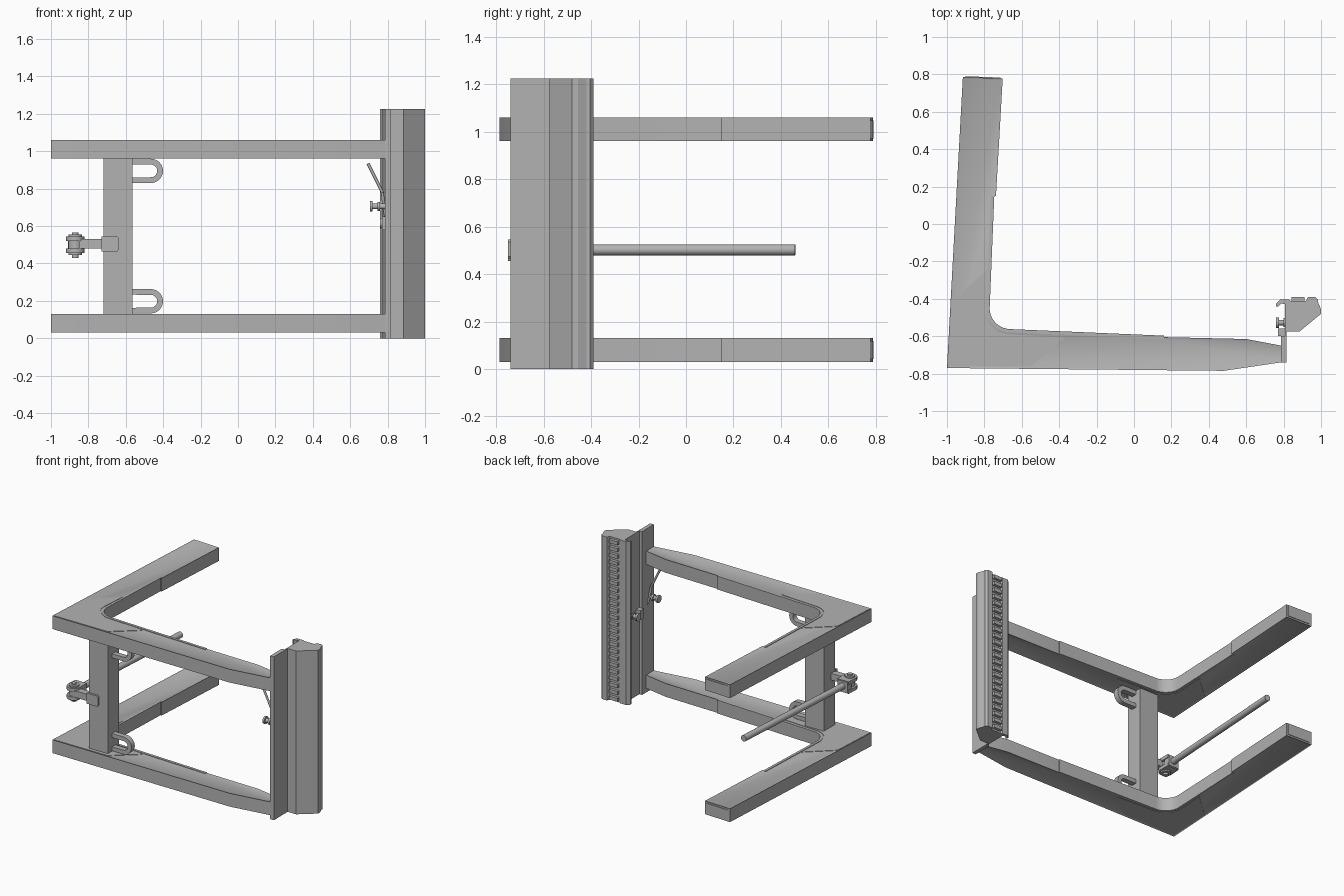
import bpy, bmesh, math
from mathutils import Vector

cube = bpy.data.objects.get("Cube")
if cube:
    bpy.data.objects.remove(cube, do_unlink=True)

steel = bpy.data.materials.new("steel_grey")
steel.use_nodes = True
GREY = (0.45, 0.45, 0.45, 1)
steel.diffuse_color = GREY
steel.node_tree.nodes["Principled BSDF"].inputs["Base Color"].default_value = GREY


def finish(name, bm, smooth=False):
    bmesh.ops.recalc_face_normals(bm, faces=bm.faces)
    mesh = bpy.data.meshes.new(name)
    bm.to_mesh(mesh)
    bm.free()
    mesh.materials.append(steel)
    ob = bpy.data.objects.new(name, mesh)
    bpy.context.collection.objects.link(ob)
    if smooth:
        bpy.ops.object.select_all(action='DESELECT')
        ob.select_set(True)
        bpy.context.view_layer.objects.active = ob
        bpy.ops.object.shade_smooth_by_angle(angle=math.radians(35))
    return ob


def prism(name, outline, low, high, axis='z', rim=0, recess=0, smooth=False):
    """Extrude an outline along z (x,y points) or along y (x,z points)."""
    put = (lambda p, h: (p[0], p[1], h)) if axis == 'z' else (lambda p, h: (p[0], h, p[1]))
    bm = bmesh.new()
    a = [bm.verts.new(put(p, low)) for p in outline]
    b = [bm.verts.new(put(p, high)) for p in outline]
    caps = [bm.faces.new(a), bm.faces.new(b)]
    n = len(outline)
    for i in range(n):
        j = (i + 1) % n
        bm.faces.new((a[i], a[j], b[j], b[i]))
    bmesh.ops.recalc_face_normals(bm, faces=bm.faces)
    if rim:
        bmesh.ops.inset_individual(bm, faces=caps, thickness=rim, depth=-recess,
                                   use_even_offset=True)
    return finish(name, bm, smooth)


def box(name, x, y, z):
    return prism(name, [(x[0], y[0]), (x[1], y[0]), (x[1], y[1]), (x[0], y[1])], *z)


def rod(name, start, end, radius, sides=20):
    start, end = Vector(start), Vector(end)
    way = end - start
    bm = bmesh.new()
    bmesh.ops.create_cone(bm, cap_ends=True, segments=sides, radius1=radius,
                          radius2=radius, depth=way.length)
    bmesh.ops.rotate(bm, verts=bm.verts, matrix=Vector((0, 0, 1)).rotation_difference(way).to_matrix())
    bmesh.ops.translate(bm, verts=bm.verts, vec=(start + end) / 2)
    return finish(name, bm, True)


def arc(cx, cy, r, a0, a1, steps=10):
    angles = [math.radians(a0 + (a1 - a0) * i / steps) for i in range(steps + 1)]
    return [(cx + r * math.cos(a), cy + r * math.sin(a)) for a in angles]


# Two L-shaped arms with raised rims, corner plates and end caps
arm_outline = [(-1, -0.77), (0.48, -0.785), (0.785, -0.74), (0.785, -0.65), (0.6, -0.615),
               (0.16, -0.605), (0.16, -0.597)]
arm_outline += arc(-0.66, -0.45, 0.112, 267, 183)
arm_outline += [(-0.747, 0.15), (-0.738, 0.15), (-0.702, 0.777), (-0.915, 0.787)]
corner_outline = [(-0.99, -0.76), (-0.55, -0.76), (-0.37, -0.608)]
corner_outline += arc(-0.66, -0.45, 0.14, 267, 183)
corner_outline += [(-0.785, -0.245), (-0.97, -0.41)]
lip_outline = arc(-0.66, -0.45, 0.112, 267, 183) + [(-0.747, 0.15), (-0.765, 0.15)]
lip_outline += arc(-0.66, -0.45, 0.13, 183, 267) + [(0.16, -0.615), (0.16, -0.597)]
end_outline = [(-0.90, 0.77), (-0.715, 0.77), (-0.715, 0.783), (-0.90, 0.79)]
for level, base in (("lower", 0.03), ("upper", 0.96)):
    prism(level + "_arm", arm_outline, base, base + 0.1, rim=0.01, recess=0.005, smooth=True)
    prism(level + "_arm_corner_plate", corner_outline, base + 0.002, base + 0.098)
    prism(level + "_arm_inner_lip", lip_outline, base + 0.001, base + 0.099, smooth=True)
    prism(level + "_arm_end_cap", end_outline, base + 0.012, base + 0.088)

# Upright post between the arms
box("post", (-0.72, -0.57), (-0.735, -0.605), (0.125, 0.965))
box("post_edge_plate", (-0.575, -0.563), (-0.735, -0.605), (0.13, 0.96))

# Flat U-shaped loops beside the post
for level, z in (("lower", 0.198), ("upper", 0.895)):
    loop = [(-0.57, z - 0.065)] + arc(-0.466, z, 0.065, -90, 90, 16) + [(-0.57, z + 0.065)]
    loop += [(-0.57, z + 0.035)] + arc(-0.466, z, 0.034, 90, -90, 16) + [(-0.57, z - 0.035)]
    prism(level + "_loop", loop, -0.69, -0.65, axis='y', smooth=True)

# Clevis bracket, pin and push rod
prism("clevis_lug", [(-0.73, 0.465), (-0.645, 0.465), (-0.638, 0.475), (-0.638, 0.535),
                     (-0.645, 0.545), (-0.73, 0.545)], -0.75, -0.73, axis='y')
box("clevis_arm", (-0.85, -0.715), (-0.74, -0.69), (0.48, 0.53))
ear = arc(-0.87, -0.70, 0.05, 180, 360, 14) + [(-0.82, -0.62), (-0.915, -0.62)]
for side, z in (("lower", 0.455), ("upper", 0.52)):
    prism("clevis_" + side + "_ear", ear, z, z + 0.025, smooth=True)
box("clevis_bridge", (-0.91, -0.825), (-0.66, -0.615), (0.46, 0.54))
rod("clevis_pin", (-0.87, -0.70, 0.445), (-0.87, -0.70, 0.555), 0.036)
rod("clevis_pin_core", (-0.87, -0.70, 0.43), (-0.87, -0.70, 0.565), 0.018)
rod("push_rod", (-0.868, -0.64, 0.502), (-0.80, 0.46, 0.502), 0.023)

# Tall mast: joining plate, web, hooked edge and solid rail
HEIGHT = (0, 1.225)
box("mast_plate", (0.785, 0.815), (-0.74, -0.60), HEIGHT)
box("mast_web", (0.806, 0.815), (-0.61, -0.42), HEIGHT)
prism("mast_hook", [(0.815, -0.43), (0.815, -0.405), (0.78, -0.405), (0.76, -0.425),
                    (0.76, -0.442), (0.77, -0.442), (0.787, -0.425)], *HEIGHT)
prism("mast_rail", [(0.813, -0.575), (0.885, -0.575), (1, -0.48), (1, -0.455), (0.985, -0.42),
                    (0.985, -0.405), (0.97, -0.39), (0.93, -0.39), (0.92, -0.412),
                    (0.838, -0.412), (0.83, -0.405), (0.813, -0.405)], *HEIGHT)

# Rack teeth up the back of the rail
teeth = 24
pitch = HEIGHT[1] / teeth
for i in range(teeth):
    z = (i + 0.25) * pitch
    box(f"rack_tooth_{i + 1}", (0.843, 0.912), (-0.42, -0.39), (z, z + pitch * 0.5))

# Lever and knobs on the mast
lever = [(0.695, -0.69, 0.935), (0.772, -0.69, 0.78), (0.78, -0.68, 0.70), (0.79, -0.67, 0.65)]
for i in range(3):
    rod(f"lever_part_{i + 1}", lever[i], lever[i + 1], 0.008, 12)
for name, x, y, z in (("front", 0.705, -0.69, 0.705), ("rear", 0.76, -0.527, 0.615)):
    rod(name + "_knob_cap", (x, y, z), (x + 0.014, y, z), 0.028)
    rod(name + "_knob_stem", (x, y, z), (x + 0.085, y, z), 0.015)
    rod(name + "_knob_collar", (x + 0.04, y, z), (x + 0.055, y, z), 0.024)
box("latch_block", (0.77, 0.812), (-0.60, -0.56), (0.58, 0.65))
